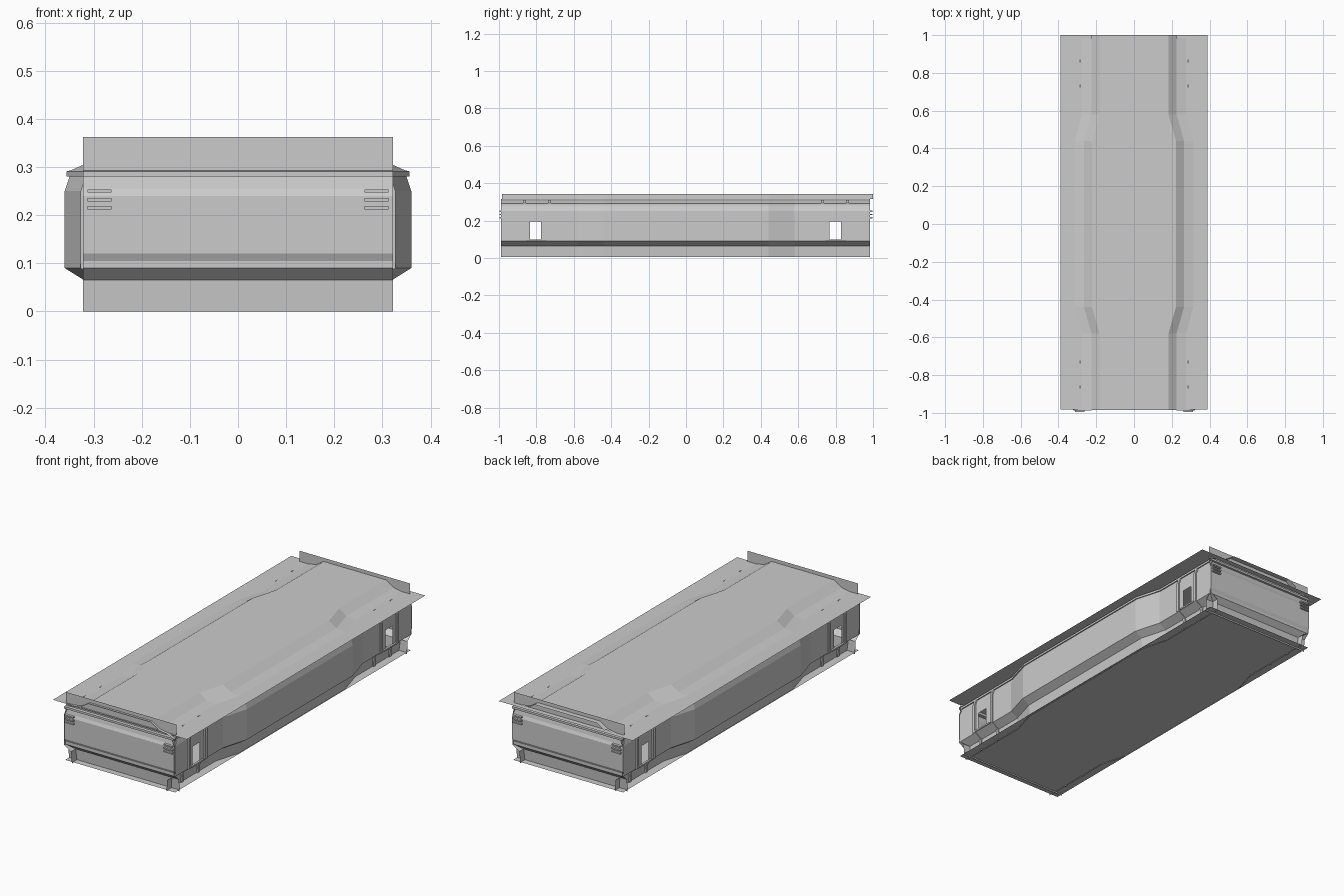
import bpy

if "Cube" in bpy.data.objects:
    bpy.data.objects.remove(bpy.data.objects["Cube"])

# Side profile (x, z) at full width, bottom to roof; the ends are narrower by INSET
SIDE = [(0.315, 0.004), (0.32, 0.065), (0.36, 0.09), (0.36, 0.098), (0.36, 0.194),
        (0.36, 0.25), (0.35, 0.28), (0.356, 0.28), (0.356, 0.291), (0.347, 0.293),
        (0.32, 0.305), (0.265, 0.315)]
ROOF = [(0.265, 0.315), (0.222, 0.343)]
INSET = 0.04
DOORS = [(-0.834, -0.775), (0.768, 0.829)]


def inset(y):
    """Plan taper: wide middle, narrow ends."""
    t = (abs(y) - 0.44) / 0.14
    return INSET * min(1, max(0, t))


def make(name, verts, faces, mirror=(False, False)):
    me = bpy.data.meshes.new(name)
    me.from_pydata(verts, [], faces)
    me.update()
    ob = bpy.data.objects.new(name, me)
    bpy.context.collection.objects.link(ob)
    if any(mirror):
        m = ob.modifiers.new("mirror", 'MIRROR')
        m.use_axis = (mirror[0], mirror[1], False)
        m.use_mirror_merge = False
    return ob


def loft(name, profile, stations, skip=lambda y, z: False):
    """Skin a side profile along y stations, mirrored to both sides."""
    verts = [(x - inset(y), y, z) for y in stations for x, z in profile]
    n = len(profile)
    faces = []
    for i in range(len(stations) - 1):
        for j in range(n - 1):
            ym = (stations[i] + stations[i + 1]) / 2
            zm = (profile[j][1] + profile[j + 1][1]) / 2
            if not skip(ym, zm):
                a = i * n + j
                faces.append((a, a + n, a + n + 1, a + 1))
    return make(name, verts, faces, (True, False))


def sheet(name, hx, y0, y1, z):
    return make(name, [(-hx, y0, z), (hx, y0, z), (hx, y1, z), (-hx, y1, z)], [(0, 1, 2, 3)])


def box(name, c, s, mirror=(True, True)):
    v = [(c[0] + s[0] * i / 2, c[1] + s[1] * j / 2, c[2] + s[2] * k / 2)
         for i in (-1, 1) for j in (-1, 1) for k in (-1, 1)]
    f = [(0, 1, 3, 2), (4, 6, 7, 5), (0, 4, 5, 1), (2, 3, 7, 6), (0, 2, 6, 4), (1, 5, 7, 3)]
    return make(name, v, f, mirror)


def is_door_window(y, z):
    return 0.1 < z < 0.19 and any(a < y < b for a, b in DOORS)


# Side walls with skirts, rims and door windows
BENDS = [-0.58, -0.44, 0.44, 0.58]
loft("side_wall", SIDE, sorted([-0.988, 0.985] + BENDS + [y for d in DOORS for y in d]),
     is_door_window)

# Raised roof: sloped shoulders and flat centre
roof_y = [-0.985] + BENDS + [1.0]
loft("roof_shoulder", ROOF, roof_y)
top_x = ROOF[-1][0]
make("roof_centre",
     [(s * (top_x - inset(y)), y, ROOF[-1][1]) for y in roof_y for s in (-1, 1)],
     [(2 * i, 2 * i + 1, 2 * i + 3, 2 * i + 2) for i in range(len(roof_y) - 1)])

# Wide flat sheets at the eaves and under the floor
sheet("eave_sheet", 0.39, -0.982, 1.0, 0.306)
sheet("floor_sheet", 0.32, -0.98, 0.98, 0.008)

# End walls, full-width strips that cross the skirts and the roof
END = [(0.945, 0.0), (0.95, 0.065), (0.978, 0.09), (0.978, 0.105), (0.985, 0.12),
       (0.985, 0.24), (0.978, 0.255), (0.973, 0.28), (0.985, 0.28), (0.985, 0.291),
       (0.972, 0.293), (0.972, 0.362)]
make("end_wall", [(s * 0.322, -y, z) for y, z in END for s in (-1, 1)],
     [(2 * i, 2 * i + 1, 2 * i + 3, 2 * i + 2) for i in range(len(END) - 1)],
     (False, True))

# Raised ribs on both sides of each door
for y in (0.73, 0.864):
    pts = [(SIDE[i][0] - INSET, SIDE[i][1]) for i in (0, 1, 2, 5, 6, 9, 10)]
    w = 0.008
    verts = [(x + o, y + s * w, z + (0.004 if o and z > 0.3 else 0))
             for x, z in pts for o, s in ((0, -1), (0.007, -1), (0.007, 1), (0, 1))]
    faces = [(4 * i + k, 4 * i + k + 1, 4 * i + k + 5, 4 * i + k + 4)
             for i in range(len(pts) - 1) for k in range(3)]
    faces += [(0, 1, 2, 3), tuple(len(verts) - k for k in (1, 2, 3, 4))]
    make("door_rib", verts, faces, (True, True))

# Door sill and small brackets at the end corners
box("door_sill", (0.322, 0.80, 0.094), (0.012, 0.11, 0.008))
for z in (0.215, 0.232, 0.25):
    box("corner_bracket", (0.288, 0.989, z), (0.05, 0.014, 0.007))
